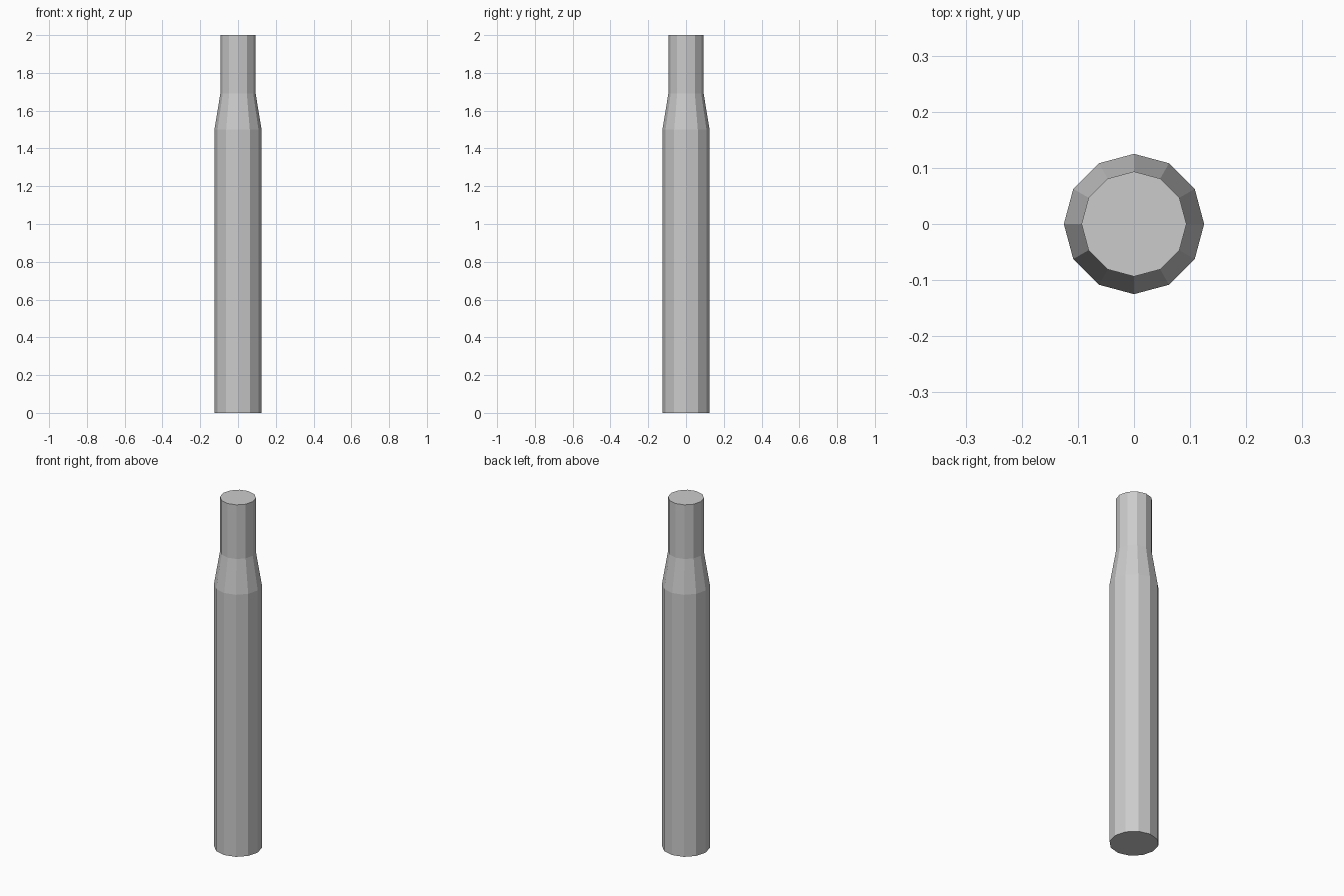
import bpy, bmesh
from math import cos, sin, tau

if "Cube" in bpy.data.objects:
    bpy.data.objects.remove(bpy.data.objects["Cube"])

SIDES = 12
# (radius, height) profile: base, shoulder, neck start, top
PROFILE = [(0.125, 0.0), (0.125, 1.5), (0.0935, 1.69), (0.0935, 2.0)]

bm = bmesh.new()
rings = [[bm.verts.new((r * cos(tau * i / SIDES), r * sin(tau * i / SIDES), z))
          for i in range(SIDES)] for r, z in PROFILE]

# Flat-sided walls between successive rings
for low, high in zip(rings, rings[1:]):
    for i in range(SIDES):
        j = (i + 1) % SIDES
        bm.faces.new((low[i], low[j], high[j], high[i]))

# End caps
bm.faces.new(rings[0][::-1])
bm.faces.new(rings[-1])

mesh = bpy.data.meshes.new("tapered_post")
bm.to_mesh(mesh)
bm.free()
bpy.context.collection.objects.link(bpy.data.objects.new("tapered_post", mesh))
